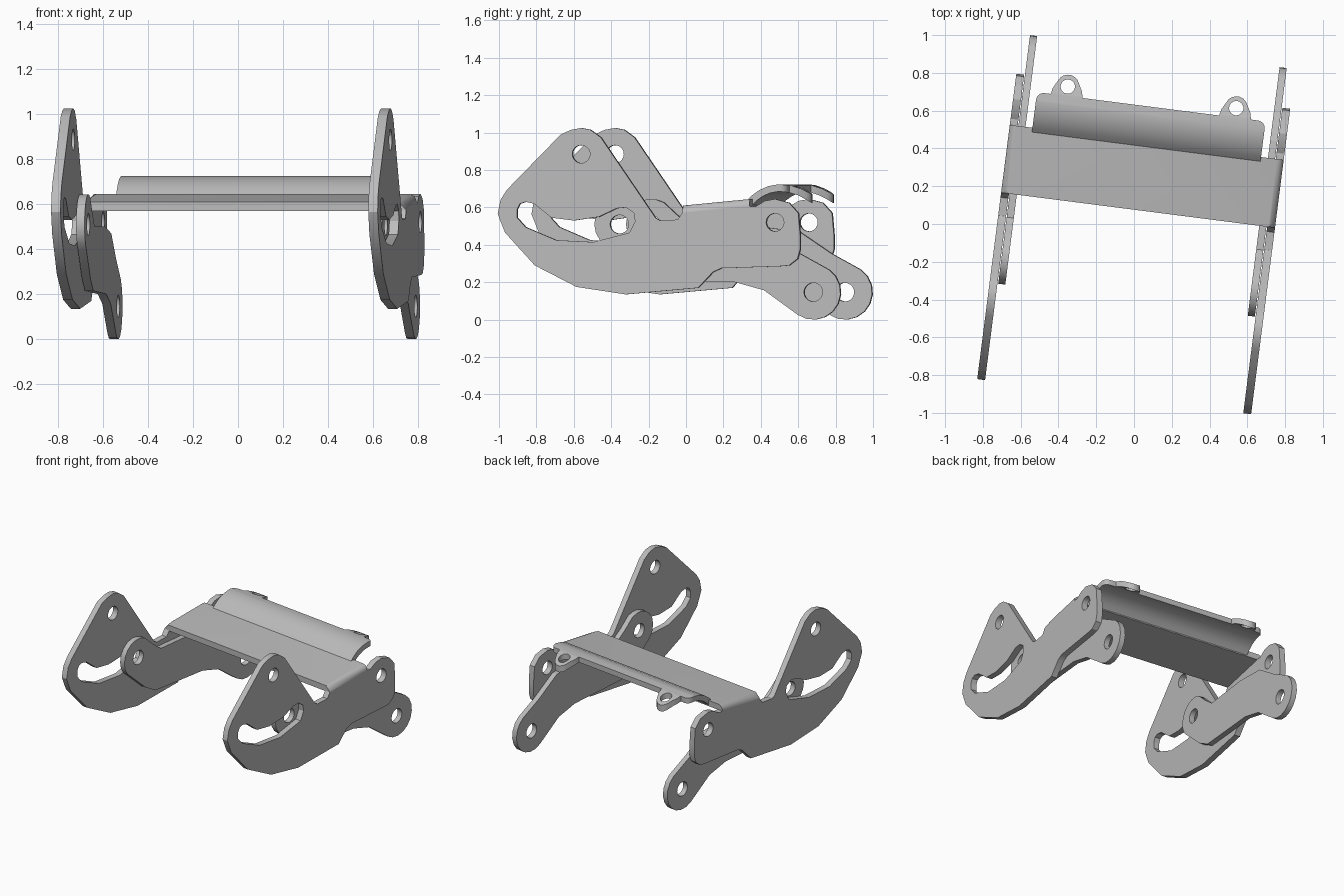
import bpy, bmesh, math
from mathutils import Matrix, Vector

cube = bpy.data.objects.get("Cube")
if cube:
    bpy.data.objects.remove(cube, do_unlink=True)

steel = bpy.data.materials.new("brushed_grey")
steel.use_nodes = True
GREY = (0.5, 0.5, 0.5, 1)
steel.diffuse_color = GREY
steel.node_tree.nodes["Principled BSDF"].inputs["Base Color"].default_value = GREY

# The whole bracket is turned slightly and shifted along its width
PLACE = Matrix.Rotation(math.radians(-7.3), 4, 'Z') @ Matrix.Translation((0.012, 0, 0))
# Maps a profile drawn in (depth, height) to a sheet facing sideways
SIDEWAYS = Matrix(((0, 0, 1, 0), (1, 0, 0, 0), (0, 1, 0, 0), (0, 0, 0, 1)))


def arc(cx, cy, r, a, b, n):
    """Points on an arc from angle a to b in degrees."""
    step = (b - a) / n
    return [(cx + r * math.cos(math.radians(a + i * step)),
             cy + r * math.sin(math.radians(a + i * step))) for i in range(n + 1)]


def hole(cx, cy, r):
    return arc(cx, cy, r, 0, 360, 20)[:-1]


def finish(ob, matrix):
    ob.data.transform(matrix)
    ob.data.materials.clear()
    ob.data.materials.append(steel)
    bpy.ops.object.select_all(action='DESELECT')
    ob.select_set(True)
    bpy.context.view_layer.objects.active = ob
    bpy.ops.object.shade_smooth_by_angle(angle=math.radians(25))


def sheet(name, loops, thickness):
    """Solid sheet from an outline followed by its holes."""
    curve = bpy.data.curves.new(name, 'CURVE')
    curve.dimensions = '2D'
    curve.fill_mode = 'BOTH'
    curve.extrude = thickness / 2
    for pts in loops:
        s = curve.splines.new('POLY')
        s.points.add(len(pts) - 1)
        for p, (x, y) in zip(s.points, pts):
            p.co = (x, y, 0, 1)
        s.use_cyclic_u = True
    temp = bpy.data.objects.new(name, curve)
    bpy.context.collection.objects.link(temp)
    dg = bpy.context.evaluated_depsgraph_get()
    mesh = bpy.data.meshes.new_from_object(temp.evaluated_get(dg))
    bpy.data.objects.remove(temp, do_unlink=True)
    bm = bmesh.new()
    bm.from_mesh(mesh)
    bmesh.ops.remove_doubles(bm, verts=bm.verts, dist=0.0005)
    bmesh.ops.recalc_face_normals(bm, faces=bm.faces)
    bm.to_mesh(mesh)
    bm.free()
    ob = bpy.data.objects.new(name, mesh)
    bpy.context.collection.objects.link(ob)
    return ob


# Side plate: pointed lobe at the front, rounded ear at the back
plate_outline = [
    (-.58, .99), (-.525, 1.015), (-.47, 1.025), (-.42, 1.015), (-.365, .975),
    (-.07, .545), (-.045, .53), (.05, .535), (.075, .572), (.43, .607), (.47, .605),
    (.52, .635), (.575, .645), (.65, .625), (.70, .57), (.71, .455), (.71, .375),
    (.695, .325), (.65, .29), (.595, .285), (.285, .275), (.24, .255), (.16, .17),
    (-.23, .135), (-.495, .175), (-.72, .29), (-.88, .465), (-.92, .565),
    (-.905, .64), (-.87, .695)]
slot = [
    (-.815, .59), (-.80, .62), (-.77, .63), (-.725, .62), (-.63, .545), (-.51, .53),
    (-.375, .55), (-.28, .595), (-.23, .60), (-.185, .57), (-.18, .525), (-.21, .465),
    (-.405, .415), (-.605, .425), (-.77, .495), (-.815, .545)]
plate_loops = [plate_outline, slot, hole(.575, .52, .048), hole(-.47, .885, .048)]

# Link arm: ring at the front, bent body, rounded tail
arm_outline = (arc(-.27, .51, .135, 60, 240, 9)
               + [(-.2, .27), (-.1, .215), (.355, .20), (.51, .157)]
               + arc(.775, .147, .147, 235, 415, 9)
               + [(.70, .355), (.53, .47), (.3, .5), (-.05, .5), (-.13, .56)])
arm_loops = [arm_outline, hole(-.27, .51, .05), hole(.775, .147, .05)]

for side, label in ((1, "left"), (-1, "right")):
    for name, loops, across, thick in (("side_plate", plate_loops, .71, .042),
                                       ("link_arm", arm_loops, .666, .038)):
        ob = sheet(f"{label}_{name}", loops, thick)
        finish(ob, PLACE @ Matrix.Translation((side * across, 0, 0)) @ SIDEWAYS)

# Bridge plate with rounded bends into the side plates
bridge = sheet("bridge_plate", [[(.075, .61), (.437, .645), (.437, .604), (.075, .569)]], 1.462)
bridge.data.transform(SIDEWAYS)
bm = bmesh.new()
bm.from_mesh(bridge.data)
bends = [e for e in bm.edges
         if all(abs(v.co.x) > .7 for v in e.verts)
         and abs(e.verts[0].co.y - e.verts[1].co.y) > .2
         and e.verts[0].co.x * e.verts[1].co.x > 0
         and min(v.co.z - .0967 * (v.co.y - .075) for v in e.verts) > .6]
bmesh.ops.bevel(bm, geom=bends, offset=.036, segments=5, profile=.5, affect='EDGES')
bm.to_mesh(bridge.data)
bm.free()
finish(bridge, PLACE)

# Curved lip: arched strip of constant thickness
arch = [(.42, .622), (.45, .652), (.485, .677), (.53, .696), (.58, .705),
        (.63, .699), (.68, .682), (.72, .66), (.76, .632)]
upper, lower = [], []
for i, p in enumerate(arch):
    a, b = Vector(arch[max(i - 1, 0)]), Vector(arch[min(i + 1, len(arch) - 1)])
    t = (b - a).normalized()
    n = Vector((-t.y, t.x)) * .019
    upper.append(tuple(Vector(p) + n))
    lower.append(tuple(Vector(p) - n))
lip = sheet("curved_lip", [upper + lower[::-1]], 1.4)
lip.data.transform(SIDEWAYS)


# Plan shape of the lip with two eyelet tabs, used to trim the strip
def tab(cx):
    return ([(cx + .085, .627), (cx + .078, .66)]
            + arc(cx, .68, .06, 20, 160, 7)
            + [(cx - .078, .66), (cx - .085, .627)])


plan = ([(-.61, .40), (.61, .40)] + arc(.57, .587, .04, 0, 90, 5)
        + tab(.447) + tab(-.452) + arc(-.57, .587, .04, 90, 180, 5))
trim = sheet("lip_trim", [plan, hole(.447, .677, .038), hole(-.452, .677, .038)], 1)
trim.data.transform(Matrix.Translation((0, 0, .6)))
trim.hide_render = True
mod = lip.modifiers.new("trim", 'BOOLEAN')
mod.operation = 'INTERSECT'
mod.solver = 'EXACT'
mod.object = trim
dg = bpy.context.evaluated_depsgraph_get()
trimmed = bpy.data.meshes.new_from_object(lip.evaluated_get(dg))
lip.modifiers.clear()
lip.data = trimmed
bpy.data.objects.remove(trim, do_unlink=True)
finish(lip, PLACE)
